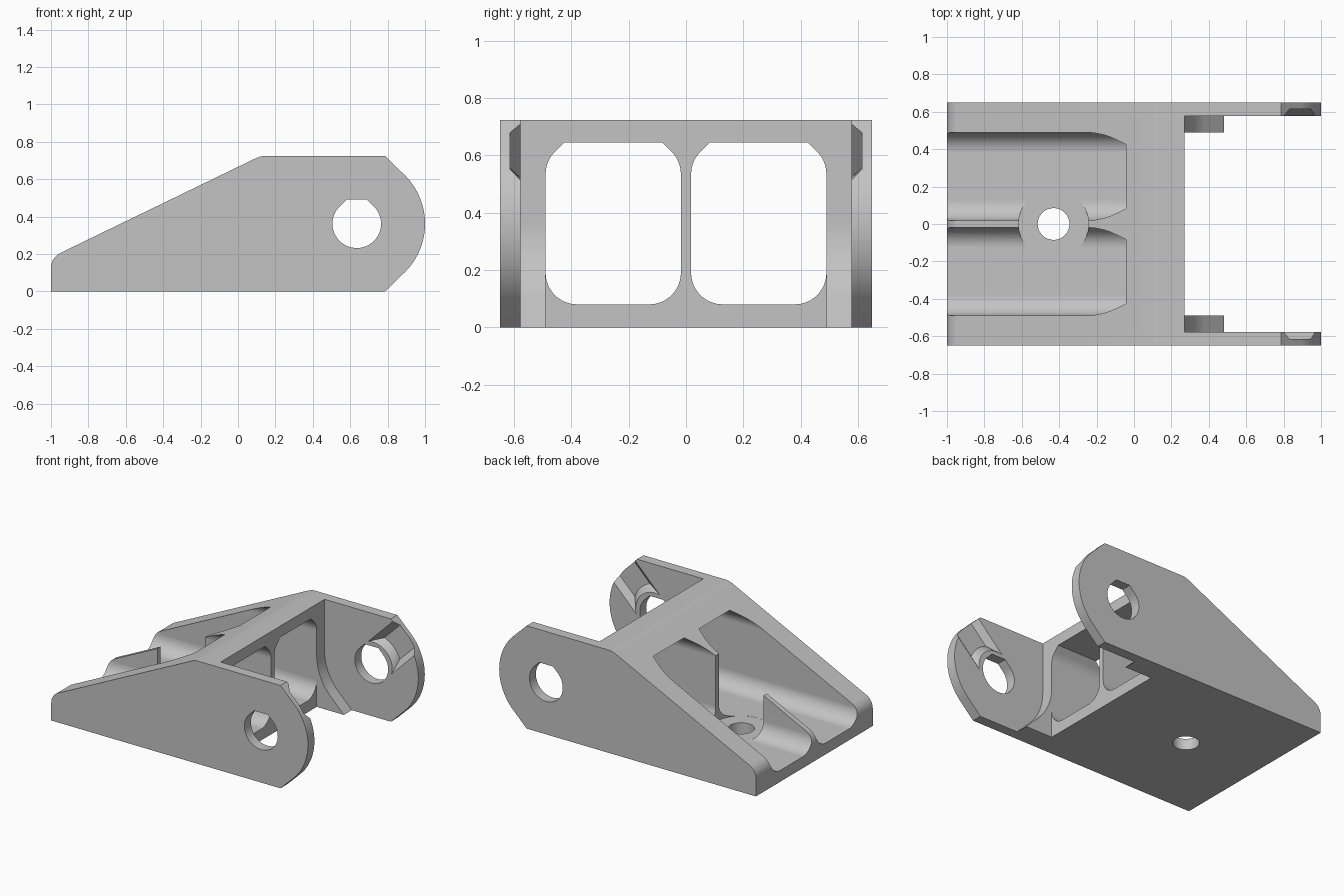
import bpy, bmesh
from math import sin, cos, asin, radians, degrees, sqrt

if "Cube" in bpy.data.objects:
    bpy.data.objects.remove(bpy.data.objects["Cube"])

T = sqrt(2) - 1            # length of a 45 degree tangent on a unit circle
W, WALL = 0.65, 0.578      # half width, inner face of the lugs
H = 0.724                  # height
PX, PZ, PR = 0.635, 0.362, 0.365   # pin centre and lug radius
FLOOR = 0.08


def arc(cx, cz, r, start, end, n=16):
    steps = [radians(start + (end - start) * i / n) for i in range(n + 1)]
    return [(cx + r * cos(a), cz + r * sin(a)) for a in steps]


def loft(name, first, second):
    """Solid between two matching closed loops of 3D points."""
    bm = bmesh.new()
    a = [bm.verts.new(p) for p in first]
    b = [bm.verts.new(p) for p in second]
    bm.faces.new(a)
    bm.faces.new(b[::-1])
    for i in range(len(a)):
        j = (i + 1) % len(a)
        bm.faces.new((a[j], a[i], b[i], b[j]))
    bmesh.ops.recalc_face_normals(bm, faces=bm.faces)
    mesh = bpy.data.meshes.new(name)
    bm.to_mesh(mesh)
    bm.free()
    obj = bpy.data.objects.new(name, mesh)
    bpy.context.collection.objects.link(obj)
    return obj


def prism(name, pts, axis, lo, hi):
    place = {"x": lambda p, d: (d, p[0], p[1]),
             "y": lambda p, d: (p[0], d, p[1]),
             "z": lambda p, d: (p[0], p[1], d)}[axis]
    return loft(name, [place(p, lo) for p in pts], [place(p, hi) for p in pts])


def cut(target, cutter):
    mod = target.modifiers.new("cut", "BOOLEAN")
    mod.operation, mod.solver, mod.object = "DIFFERENCE", "EXACT", cutter
    bpy.context.view_layer.objects.active = target
    bpy.ops.object.modifier_apply(modifier=mod.name)
    bpy.data.objects.remove(cutter)


# Side silhouette: sloped tail, flat top, rounded lug with 45 degree tangents
lug_x = PX + PR * T
profile = [(-1, 0), (lug_x, 0)]
profile += arc(PX, PZ, PR, -45, 45, 32)
profile += [(lug_x, H), (0.135, H), (0.115, 0.72), (0.095, 0.712)]
profile += arc(-0.91, 0.125, 0.09, 116, 180, 10)
bracket = prism("hinge_bracket", profile, "y", -W, W)

# Gap between the lugs, with curved gussets left at the lower corners
gap = [(1.1, 1), (PX - PR, 1)] + arc(PX, PZ, PR, 180, 225, 20)
gap += [(PX - PR * T + 0.1, -0.1), (1.1, -0.1)]
cut(bracket, prism("gap_cutter", gap, "y", -WALL, WALL))
start = PX - PR
cut(bracket, prism("inner_gap_cutter", [(start, -0.1), (1.1, -0.1), (1.1, 1), (start, 1)],
                   "y", -0.49, 0.49))

# Two lengthwise pockets either side of the centre rib
y0, y1, top, r = 0.018, 0.49, 0.645, 0.11
pocket = arc(y0 + r, FLOOR + r, r, 180, 270) + arc(y1 - r, FLOOR + r, r, 270, 360)
pocket += arc(y1 - r, top - r, r, 0, 45, 8) + [(y1 - r + r * T, top)]
pocket += [(y0 + r - r * T, top)] + arc(y0 + r, top - r, r, 135, 180, 8)
for side in (1, -1):
    cut(bracket, prism("pocket_cutter", [(side * y, z) for y, z in pocket], "x", -1.1, 0.3))

# Screw clearance through the rib and screw hole through the floor
cut(bracket, prism("clearance_cutter", arc(-0.43, 0, 0.187, 0, 354, 59), "z", FLOOR - 0.001, 1))
cut(bracket, prism("screw_cutter", arc(-0.43, 0, 0.085, 0, 350, 35), "z", -0.1, 0.5))

# Pin holes with a flattened 45 degree roof
hole_r = 0.13
pin = arc(PX, PZ, hole_r, 135, 405, 40)
pin += [(PX + hole_r * T, PZ + hole_r), (PX - hole_r * T, PZ + hole_r)]
cut(bracket, prism("pin_cutter", pin, "y", -1, 1))


# Bevelled lead-in recesses from the lug rim towards the pin holes
def recess(half, inner, y):
    spread = degrees(asin(half / inner))
    pts = arc(0, 0, inner, -spread, spread, 12) + [(0.6, half), (0.6, -half)]
    c = cos(radians(45))
    return [(PX + (u - v) * c, y, PZ + (u + v) * c) for u, v in pts]


for side in (1, -1):
    cut(bracket, loft("recess_cutter", recess(0.14, 0.155, side * (WALL - 0.01)),
                      recess(0.085, 0.21, side * 0.615)))

# Single plain grey material
grey = bpy.data.materials.new("plain_grey")
grey.use_nodes = True
colour = (0.55, 0.55, 0.55, 1)
grey.diffuse_color = colour
grey.node_tree.nodes["Principled BSDF"].inputs["Base Color"].default_value = colour
bracket.data.materials.clear()
bracket.data.materials.append(grey)
for face in bracket.data.polygons:
    face.material_index = 0

# Smooth curves, crisp edges
bpy.ops.object.select_all(action="DESELECT")
bracket.select_set(True)
bpy.context.view_layer.objects.active = bracket
bpy.ops.object.shade_smooth_by_angle(angle=radians(20))
weighted = bracket.modifiers.new("weighted_normals", "WEIGHTED_NORMAL")
weighted.keep_sharp = True
